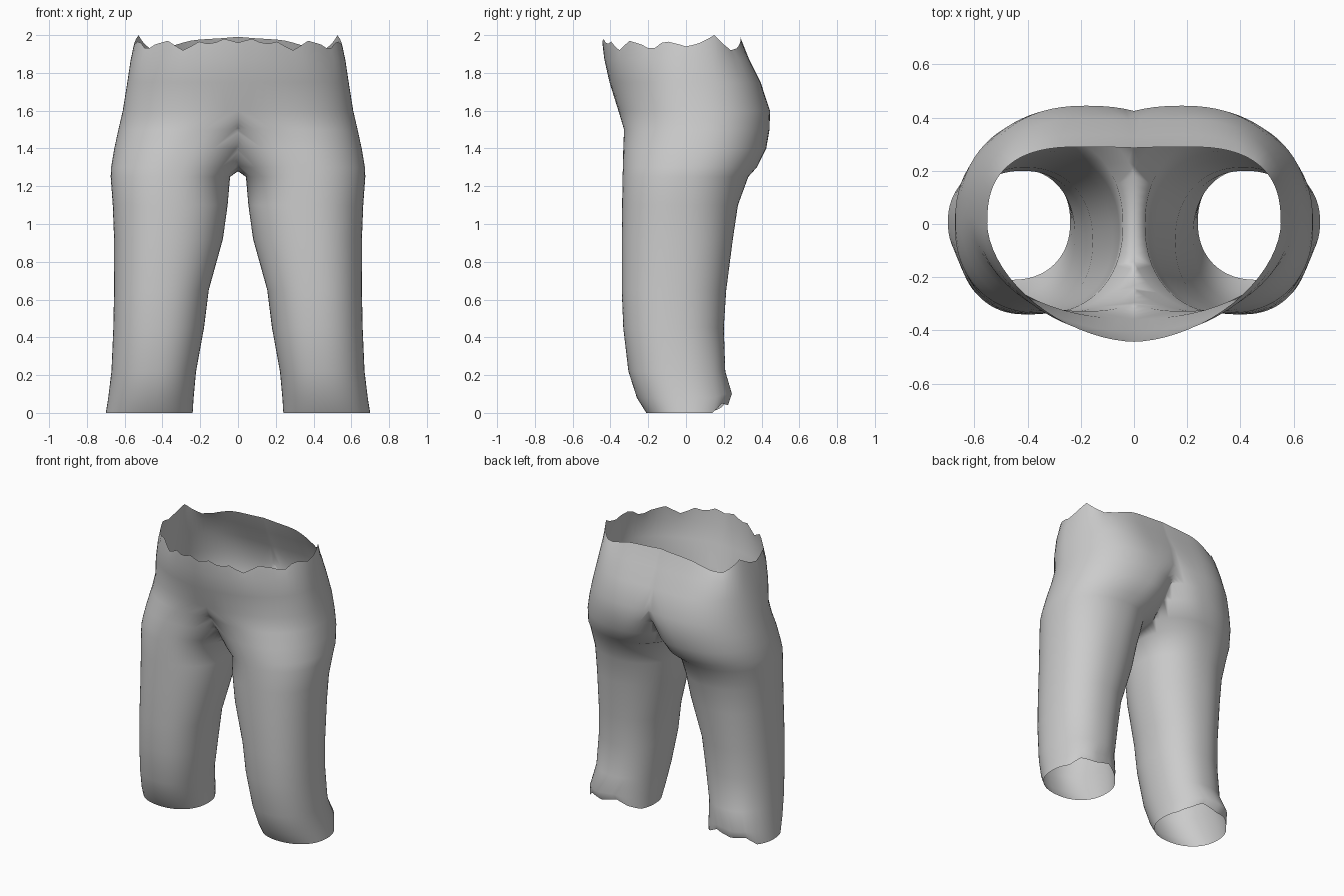
import bpy, bmesh, math

if "Cube" in bpy.data.objects:
    bpy.data.objects.remove(bpy.data.objects["Cube"])

N = 72  # points around each section

# Sections up one leg and into the hip:
# z, outer x, front y, back y, front peak x, inner x (front), back peak x, inner x (back)
ROWS = [
    (0.00, .700, -.21, .225, .46, .240, .46, .240),
    (0.08, .687, -.26, .243, .45, .235, .50, .235),
    (0.22, .670, -.305, .208, .43, .222, .44, .222),
    (0.45, .660, -.332, .200, .42, .180, .42, .180),
    (0.65, .656, -.340, .213, .41, .155, .41, .155),
    (0.92, .656, -.340, .248, .39, .080, .38, .080),
    (1.10, .663, -.338, .275, .37, .055, .35, .055),
    (1.25, .674, -.336, .330, .35, .042, .33, .042),
    (1.30, .672, -.334, .375, .33, -.03, .28, -.03),
    (1.40, .655, -.332, .425, .28, -.12, .22, -.06),
    (1.50, .633, -.328, .442, .18, -.25, .19, -.12),
    (1.60, .610, -.358, .445, .00, -.61, .18, -.30),
    (1.75, .586, -.405, .395, .00, -.58, .18, -.50),
    (1.87, .568, -.432, .335, .00, -.56, .19, -.52),
    (1.97, .552, -.443, .290, .00, -.55, .20, -.55),
]

# Torn waist edge: angle in degrees, height
RIM = [(0, 1.94), (10, 1.96), (25, 2.0), (38, 1.95), (50, 1.92), (65, 1.93),
       (85, 1.97), (107, 2.0), (180, 1.98), (270, 1.96), (280, 1.98),
       (288, 1.95), (297, 1.97), (303, 1.91), (315, 1.97), (325, 1.95),
       (333, 1.92), (342, 1.97), (360, 1.94)]

# Uneven back of the leg opening
HEM = [(0, 0), (35, 0), (55, .05), (80, .04), (105, .07), (125, .03),
       (150, 0), (360, 0)]


def lookup(table, a):
    for (a0, v0), (a1, v1) in zip(table, table[1:]):
        if a0 <= a <= a1:
            return v0 + (v1 - v0) * (a - a0) / (a1 - a0)


def section(row):
    """Closed section made of four quarter superellipses."""
    z, xo, yf, yb, xf, xif, xb, xib = row
    up = min(1, max(0, (z - 1.5) / .45))
    ym = (yf + yb) / 2 * (1 - up)
    pts = []
    for i in range(N):
        deg = 360 * i / N
        c, s = math.cos(math.radians(deg)), math.sin(math.radians(deg))
        back = s >= 0
        p = 2.2 + (.4 if back else -.45) * up
        peak, inner, y = (xb, xib, yb) if back else (xf, xif, yf)
        side = xo if c >= 0 else inner
        pts.append((peak + (side - peak) * abs(c) ** (2 / p),
                    ym + (y - ym) * abs(s) ** (2 / p), z))
    return pts


# One leg and half of the hip, cut on the centre plane
bm = bmesh.new()
rings = []
for k, row in enumerate(ROWS):
    ring = []
    for i, (x, y, z) in enumerate(section(row)):
        deg = 360 * i / N
        if k == 0:
            z = lookup(HEM, deg)
        elif k == len(ROWS) - 1:
            z = lookup(RIM, deg)
        elif k == 1:
            z += lookup(HEM, deg) * .4
        ring.append(bm.verts.new((x, y, z)))
    rings.append(ring)
for a, b in zip(rings, rings[1:]):
    for i in range(N):
        j = (i + 1) % N
        bm.faces.new((a[i], a[j], b[j], b[i]))
bmesh.ops.bisect_plane(bm, geom=bm.verts[:] + bm.edges[:] + bm.faces[:],
                       plane_co=(0, 0, 0), plane_no=(1, 0, 0), clear_inner=True)
for f in bm.faces:
    f.smooth = True
mesh = bpy.data.meshes.new("legs_and_hips")
bm.to_mesh(mesh)
bm.free()

grey = bpy.data.materials.new("plain_grey")
grey.diffuse_color = (.6, .6, .6, 1)
grey.use_nodes = True
grey.node_tree.nodes["Principled BSDF"].inputs["Base Color"].default_value = grey.diffuse_color
mesh.materials.append(grey)

# Mirror to the other leg
legs = bpy.data.objects.new("legs_and_hips", mesh)
bpy.context.collection.objects.link(legs)
mirror = legs.modifiers.new("other_side", 'MIRROR')
mirror.use_axis = (True, False, False)
mirror.use_clip = True
mirror.merge_threshold = .002
